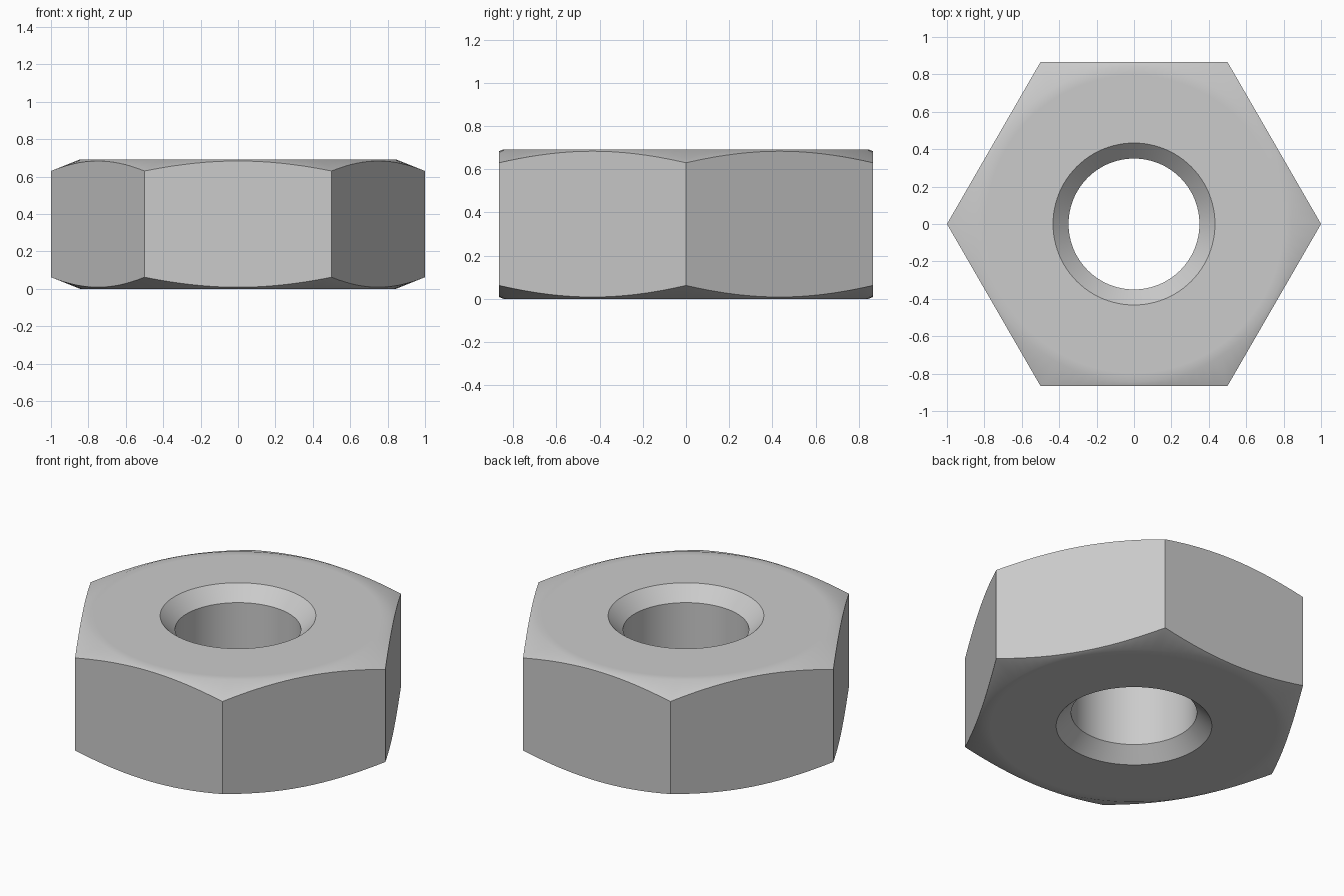
import bpy
import bmesh
from math import cos, sin, pi, radians

if "Cube" in bpy.data.objects:
    bpy.data.objects.remove(bpy.data.objects["Cube"])

HEIGHT = 0.692
FLAT = cos(pi / 6)        # distance from the axis to a side
BORE, MOUTH = 0.35, 0.433  # hole radius and countersink radius
RIM = 0.845               # where the outer chamfer starts
SLOPE = 0.4               # drop of the outer chamfer
SEGMENTS = 96

steel = bpy.data.materials.new("grey steel")
steel.use_nodes = True
grey = (0.6, 0.6, 0.6, 1)
steel.diffuse_color = grey
steel.node_tree.nodes["Principled BSDF"].inputs["Base Color"].default_value = grey


def section(angle):
    """Closed radial cross-section of the nut at one angle."""
    edge = FLAT / cos(angle % (pi / 3) - pi / 6)
    lower = [(BORE, MOUTH - BORE), (MOUTH, 0), (RIM - 0.05, 0), (RIM, 0),
             (edge, (edge - RIM) * SLOPE)]
    upper = [(r, HEIGHT - z) for r, z in reversed(lower)]
    return [(r * cos(angle), r * sin(angle), z) for r, z in lower + upper]


# Hexagonal body with chamfered corners and countersunk bore
bm = bmesh.new()
rings = [[bm.verts.new(p) for p in section(2 * pi * i / SEGMENTS)]
         for i in range(SEGMENTS)]
for i, ring in enumerate(rings):
    after = rings[(i + 1) % SEGMENTS]
    for j in range(len(ring)):
        k = (j + 1) % len(ring)
        bm.faces.new((ring[j], after[j], after[k], ring[k]))
bmesh.ops.recalc_face_normals(bm, faces=bm.faces)

mesh = bpy.data.meshes.new("hex_nut")
bm.to_mesh(mesh)
bm.free()
mesh.materials.append(steel)
nut = bpy.data.objects.new("hex_nut", mesh)
bpy.context.collection.objects.link(nut)

# Smooth bore and chamfers, crisp corners
bpy.ops.object.select_all(action="DESELECT")
nut.select_set(True)
bpy.context.view_layer.objects.active = nut
bpy.ops.object.shade_smooth_by_angle(angle=radians(30))
